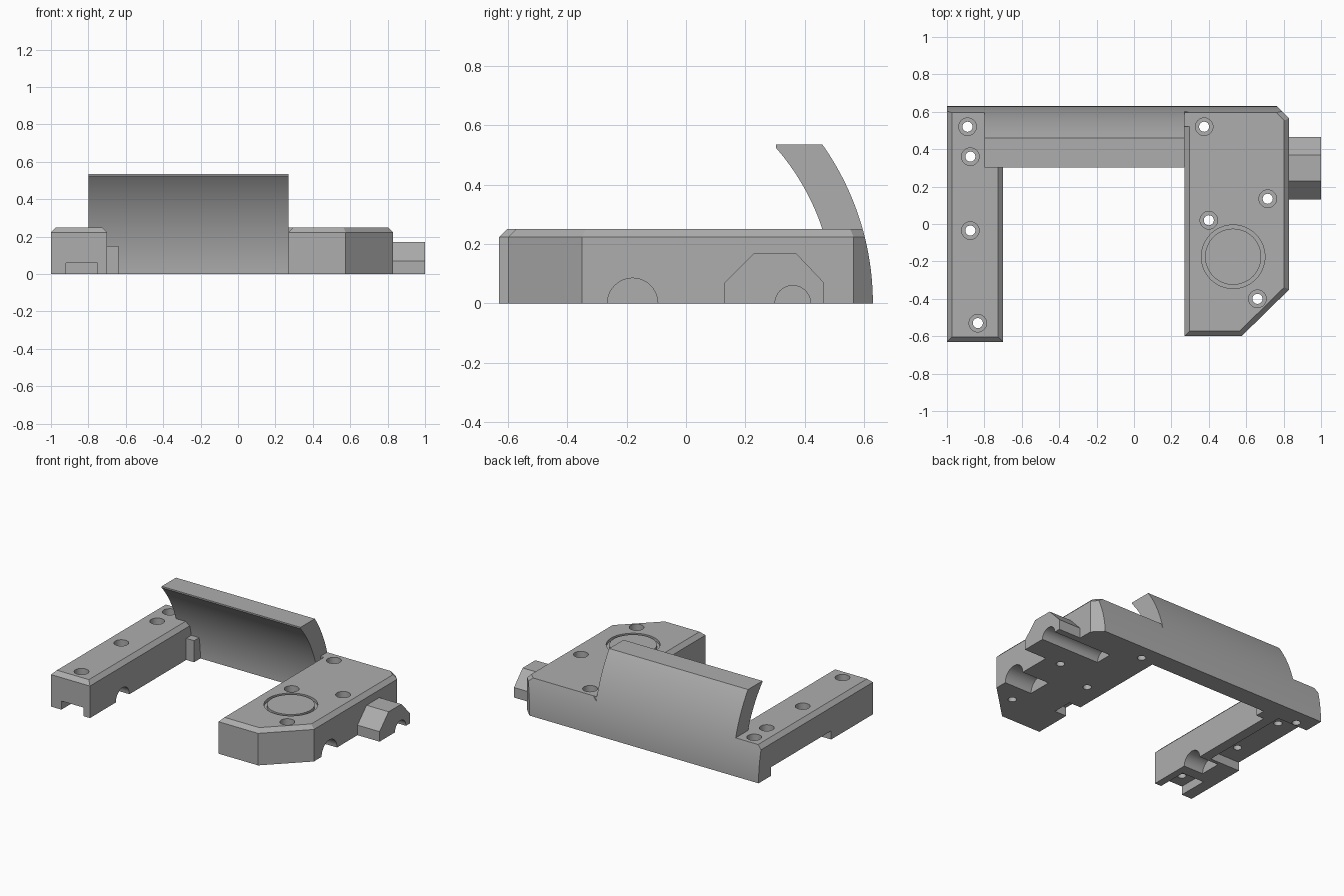
import bpy, bmesh, math
from mathutils import Matrix

cube = bpy.data.objects.get("Cube")
if cube:
    bpy.data.objects.remove(cube)

grey = bpy.data.materials.new("plain grey")
grey.use_nodes = True
grey.diffuse_color = (0.42, 0.42, 0.42, 1)
grey.node_tree.nodes["Principled BSDF"].inputs["Base Color"].default_value = grey.diffuse_color

TOP, CHAMFER = 0.25, 0.027
ARC_Y, OUTER_R, INNER_R = -0.297, 0.927, 0.797


def finish(name, bm):
    bmesh.ops.recalc_face_normals(bm, faces=bm.faces)
    mesh = bpy.data.meshes.new(name)
    bm.to_mesh(mesh)
    bm.free()
    mesh.materials.append(grey)
    obj = bpy.data.objects.new(name, mesh)
    bpy.context.collection.objects.link(obj)
    return obj


def prism(name, pts, lo, hi, axis="z", chamfer=0):
    """Extrude an outline along z (xy points) or along x (yz points)."""
    bm = bmesh.new()
    place = (lambda p: (p[0], p[1], lo)) if axis == "z" else (lambda p: (lo, p[0], p[1]))
    face = bm.faces.new([bm.verts.new(place(p)) for p in pts])
    new = bmesh.ops.extrude_face_region(bm, geom=[face])["geom"]
    shift = (0, 0, hi - lo) if axis == "z" else (hi - lo, 0, 0)
    bmesh.ops.translate(bm, verts=[g for g in new if isinstance(g, bmesh.types.BMVert)], vec=shift)
    if chamfer:
        rim = [e for e in bm.edges if all(v.co.z > hi - 0.001 for v in e.verts)]
        bmesh.ops.recalc_face_normals(bm, faces=bm.faces)
        bmesh.ops.bevel(bm, geom=rim, offset=chamfer, segments=1, affect="EDGES")
    return finish(name, bm)


def box(name, x0, x1, y0, y1, z0, z1):
    return prism(name, [(x0, y0), (x1, y0), (x1, y1), (x0, y1)], z0, z1)


def circle(a, b, r, n=40):
    return [(a + r * math.cos(2 * math.pi * i / n), b + r * math.sin(2 * math.pi * i / n)) for i in range(n)]


def arc(r, z0, z1, n=28):
    zs = [z0 + (z1 - z0) * i / n for i in range(n + 1)]
    return [(ARC_Y + math.sqrt(r * r - z * z), z) for z in zs]


def cut(target, cutter, operation="DIFFERENCE"):
    mod = target.modifiers.new("cut", "BOOLEAN")
    mod.object, mod.operation, mod.solver = cutter, operation, "EXACT"
    bpy.context.view_layer.objects.active = target
    bpy.ops.object.modifier_apply(modifier=mod.name)
    bpy.data.objects.remove(cutter)


def screw_hole(target, x, y):
    cut(target, prism("bore", circle(x, y, 0.027, 24), -0.1, 0.4))
    cut(target, prism("counterbore", circle(x, y, 0.047, 32), 0.15, 0.4))


def curve_back(target):
    profile = [(-1, 0.6), (-1, -0.1)] + arc(OUTER_R, -0.1, 0.6, 36)
    cut(target, prism("back_curve", profile, -1.5, 1.5, "x"), "INTERSECT")


# Side arm
arm = prism("side_arm", [(-1, -0.63), (-0.7, -0.63), (-0.7, 0.7), (-1, 0.7)], 0, TOP, chamfer=CHAMFER)
curve_back(arm)
cut(arm, box("front_notch", -0.92, -0.75, -0.8, -0.42, -0.1, 0.06))
cut(arm, box("side_rebate", -1.1, -0.77, -0.17, 0.49, -0.1, 0.06))
cut(arm, prism("arm_groove", circle(-0.27, 0, 0.075), -0.85, -0.6, "x"))
for x, y in [(-0.89, 0.52), (-0.875, 0.36), (-0.875, -0.035), (-0.835, -0.53)]:
    screw_hole(arm, x, y)

# Main block with angled corners
outline = [(0.27, -0.6), (0.575, -0.6), (0.83, -0.35), (0.83, 0.565), (0.695, 0.7), (0.27, 0.7)]
block = prism("main_block", outline, 0, TOP, chamfer=CHAMFER)
curve_back(block)
cut(block, prism("round_groove", circle(-0.18, 0, 0.085), 0.62, 1, "x"))
cut(block, prism("long_groove", circle(0.36, 0, 0.06), 0.55, 1, "x"))
cut(block, box("inner_notch", 0.2, 0.36, -0.34, -0.2, -0.1, 0.06))
for x, y in [(0.375, 0.52), (0.4, 0.02), (0.715, 0.135), (0.66, -0.4)]:
    screw_hole(block, x, y)
box("block_corner_fill", 0.27, 0.298, 0.52, 0.595, 0.01, TOP)

# Round recess on the block with a flush disc, leaving a ring groove
cut(block, prism("ring_recess", circle(0.53, -0.175, 0.17, 64), 0.23, 0.4))
prism("ring_disc", circle(0.53, -0.175, 0.15, 64), 0.22, TOP)

# Faceted side lug
lug = prism("side_lug", [(0.13, 0), (0.465, 0), (0.465, 0.07), (0.37, 0.17), (0.23, 0.17), (0.13, 0.07)],
            0.82, 1.0, "x")
cut(lug, prism("lug_groove", circle(0.36, 0, 0.06), 0.55, 1.1, "x"))

# Curved back shield
inner = arc(INNER_R, 0, 0.525)
prism("curved_shield", arc(OUTER_R, 0, 0.535) + [(inner[-1][0], 0.535)] + inner[::-1], -0.8, 0.27, "x")

# Small step between arm and shield
box("inner_step", -0.71, -0.64, 0.43, 0.53, 0, 0.15)

# Smooth the curves, keep the edges sharp
for obj in bpy.context.view_layer.objects:
    obj.select_set(obj.type == "MESH")
bpy.context.view_layer.objects.active = block
bpy.ops.object.shade_smooth_by_angle(angle=math.radians(25))
